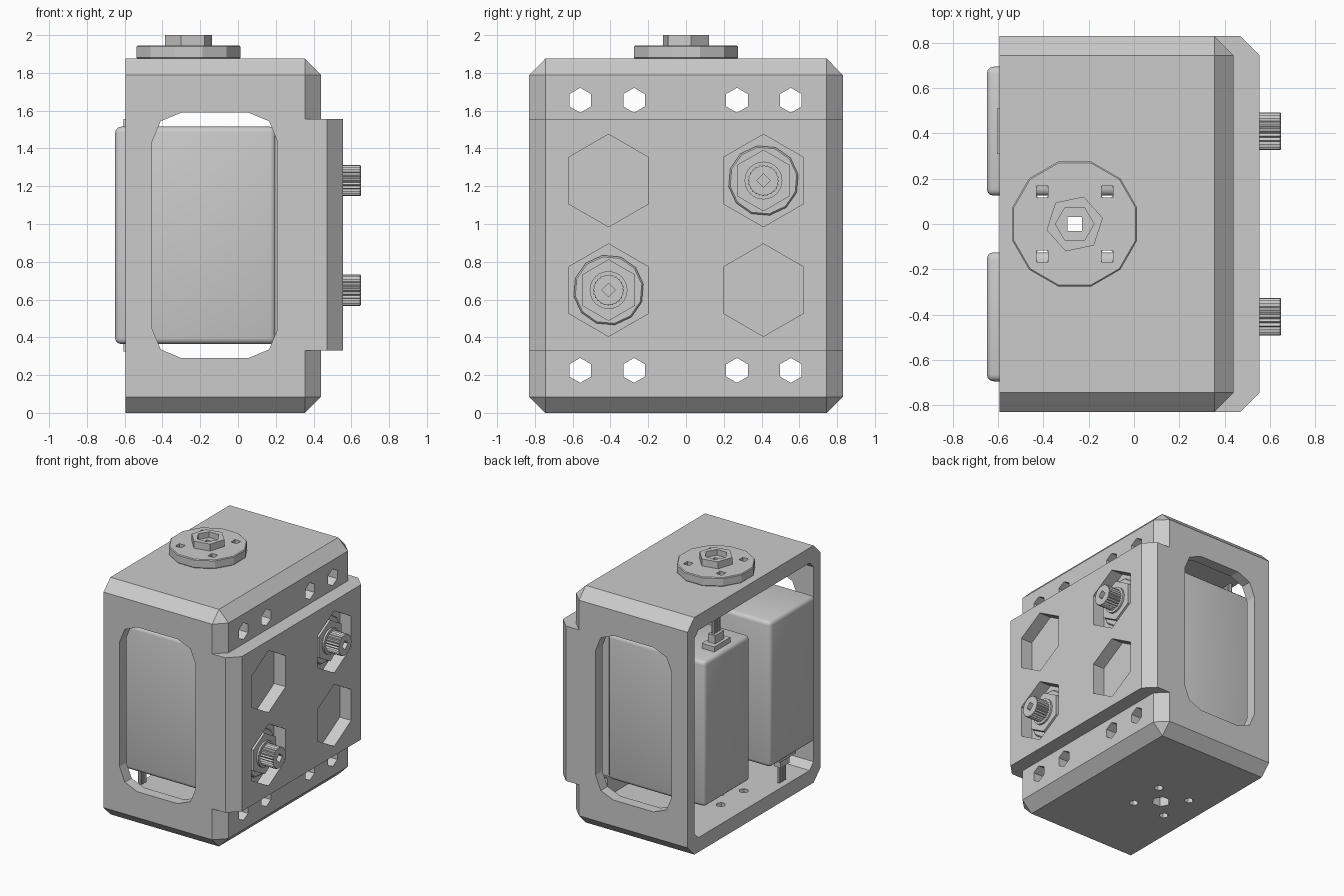
import bpy, bmesh, math
from mathutils import Vector

if bpy.data.objects.get("Cube"):
    bpy.data.objects.remove(bpy.data.objects["Cube"], do_unlink=True)

grey = bpy.data.materials.new("plain grey")
grey.use_nodes = True
GREY = (0.6, 0.6, 0.6, 1)
grey.diffuse_color = GREY
grey.node_tree.nodes["Principled BSDF"].inputs["Base Color"].default_value = GREY


def finish(name, bm):
    bmesh.ops.recalc_face_normals(bm, faces=bm.faces)
    me = bpy.data.meshes.new(name)
    bm.to_mesh(me)
    bm.free()
    me.materials.append(grey)
    ob = bpy.data.objects.new(name, me)
    bpy.context.collection.objects.link(ob)
    return ob


def box(name, lo, hi, bevel=0, segments=1, pick=lambda e: True):
    bm = bmesh.new()
    bmesh.ops.create_cube(bm, size=1)
    for v in bm.verts:
        v.co = Vector([lo[i] if v.co[i] < 0 else hi[i] for i in range(3)])
    if bevel:
        edges = [e for e in bm.edges if pick(e)]
        bmesh.ops.bevel(bm, geom=edges, offset=bevel, offset_type='OFFSET',
                        segments=segments, profile=0.5, affect='EDGES')
    return finish(name, bm)


def prism(name, pts, axis, a, b, bevel=0):
    """Extrude a 2D outline along an axis from a to b."""
    place = {'x': lambda u, v, w: (w, u, v),
             'y': lambda u, v, w: (u, w, v),
             'z': lambda u, v, w: (u, v, w)}[axis]
    bm = bmesh.new()
    rings = [[bm.verts.new(place(u, v, w)) for u, v in pts] for w in (a, b)]
    caps = [bm.faces.new(r) for r in rings]
    for i in range(len(pts)):
        j = (i + 1) % len(pts)
        bm.faces.new((rings[0][i], rings[0][j], rings[1][j], rings[1][i]))
    if bevel:
        edges = list({e for f in caps for e in f.edges})
        bmesh.ops.bevel(bm, geom=edges, offset=bevel, segments=1, affect='EDGES')
    return finish(name, bm)


def ngon(n, r, cu, cv, turn=0):
    return [(cu + r * math.cos(math.radians(turn) + math.tau * i / n),
             cv + r * math.sin(math.radians(turn) + math.tau * i / n)) for i in range(n)]


def rounded(u0, u1, v0, v1, r, steps):
    corners = [(u1 - r, v1 - r), (u0 + r, v1 - r), (u0 + r, v0 + r), (u1 - r, v0 + r)]
    return [(cu + r * math.cos((q + k / steps) * math.pi / 2),
             cv + r * math.sin((q + k / steps) * math.pi / 2))
            for q, (cu, cv) in enumerate(corners) for k in range(steps + 1)]


def combine(ob, tools, operation='DIFFERENCE'):
    """Apply booleans one after another and remove the tools."""
    for tool in tools:
        mod = ob.modifiers.new("cut", 'BOOLEAN')
        mod.operation, mod.object, mod.solver = operation, tool, 'EXACT'
        dg = bpy.context.evaluated_depsgraph_get()
        me = bpy.data.meshes.new_from_object(ob.evaluated_get(dg))
        ob.modifiers.clear()
        ob.data = me
        bpy.data.objects.remove(tool, do_unlink=True)


# Outer housing: chamfered everywhere except around the open side
BACK, TOP, HALF = -0.595, 1.875, 0.83
housing = box("housing", (BACK, -HALF, 0), (0.44, HALF, TOP), 0.085,
              pick=lambda e: any(v.co.x > 0 for v in e.verts))
raised = box("raised_panel", (0.15, -HALF, 0.33), (0.555, HALF, 1.555), 0.085,
             pick=lambda e: all(v.co.x > 0.5 for v in e.verts)
             and abs(e.verts[0].co.z - e.verts[1].co.z) > 1)
combine(housing, [raised], 'UNION')

# Hollow, side windows and holes
DISC_X, SPREAD = -0.262, 0.143
MOTORS = [(0.41, 1), (-0.41, -1)]
cuts = [box("hollow", (-0.8, -0.745, 0.115), (0.34, 0.745, 1.755), 0.05,
            pick=lambda e: abs(e.verts[0].co.x - e.verts[1].co.x) > 1),
        box("panel_hollow", (0.3, -0.72, 0.35), (0.455, 0.72, 1.52)),
        prism("window_cut", rounded(-0.455, 0.21, 0.29, 1.59, 0.156, 2), 'y', -1, 1)]
for z in (0.225, 1.655):
    for y in (-0.56, -0.275, 0.27, 0.555):
        cuts.append(prism("small_hole", ngon(6, 0.066, y, z, 30), 'x', 0.25, 0.6))
for y in (-0.41, 0.41):
    for z in (0.65, 1.23):
        cuts.append(prism("hex_hole", ngon(6, 0.245, y, z, 30), 'x', 0.4, 0.7))
cuts.append(prism("floor_hole", ngon(6, 0.07, DISC_X, 0), 'z', -0.1, 0.2))
cuts.append(prism("roof_hole", ngon(6, 0.07, DISC_X, 0), 'z', 1.7, 2))
for sx in (-1, 1):
    for sy in (-1, 1):
        spot = ngon(6, 0.035, DISC_X + sx * SPREAD, sy * SPREAD)
        cuts.append(prism("floor_screw_hole", spot, 'z', -0.1, 0.2))
        cuts.append(prism("roof_screw_hole", spot, 'z', 1.7, 2))
combine(housing, cuts)

# Top disc with four square holes
disc = prism("top_disc", ngon(12, 0.285, DISC_X, 0, 15), 'z', TOP, 1.945, 0.006)
combine(disc, [prism("disc_hole", ngon(4, 0.036, DISC_X + sx * SPREAD, sy * SPREAD, 45),
                     'z', 1.8, 2) for sx in (-1, 1) for sy in (-1, 1)]
        + [prism("disc_centre", ngon(4, 0.045, DISC_X, 0, 45), 'z', 1.8, 2)])

# Top nut with a hexagonal socket and square bore
nut = prism("top_nut", ngon(6, 0.127, DISC_X, 0, 12), 'z', 1.945, 2)
combine(nut, [prism("socket", ngon(6, 0.085, DISC_X, 0), 'z', 1.955, 2.1),
              prism("bore", ngon(4, 0.045, DISC_X, 0, 45), 'z', 1.9, 2.1)])

# Two motors, the second turned upside down
MID = 0.94
for y, up in MOTORS:
    side = "left" if y > 0 else "right"

    def span(x0, x1, half, h0, h1):
        z0, z1 = sorted((MID + up * h0, MID + up * h1))
        return (x0, y - half, z0), (x1, y + half, z1)

    motor = box(side + "_motor", *span(-0.65, 0.2, 0.285, -0.575, 0.575), 0.03, 3)
    bpy.ops.object.select_all(action='DESELECT')
    motor.select_set(True)
    bpy.context.view_layer.objects.active = motor
    bpy.ops.object.shade_smooth_by_angle(angle=math.radians(40))
    box(side + "_gearbox", *span(0.19, 0.452, 0.27, -0.56, 0.56))
    # Plug and wires
    box(side + "_plug_base", *span(-0.605, -0.495, 0.1, 0.57, 0.615))
    box(side + "_plug", *span(-0.58, -0.52, 0.055, 0.61, 0.68))
    for k in (-1, 0, 1):
        ends = sorted((MID + up * 0.67, MID + up * 0.81))
        prism(side + "_wire", ngon(8, 0.013, -0.55, y + k * 0.032), 'z', *ends)
    # Washer, nut, collar and ribbed shaft
    z = MID + up * 0.29
    prism(side + "_washer", ngon(12, 0.187, y, z, 10), 'x', 0.45, 0.485, 0.008)
    prism(side + "_shaft_nut", ngon(6, 0.163, y, z, 30), 'x', 0.48, 0.52)
    prism(side + "_collar", ngon(24, 0.1, y, z), 'x', 0.515, 0.535)
    ribs = [p for i in range(24) for p in
            (ngon(48, 0.083, y, z)[2 * i], ngon(48, 0.073, y, z)[2 * i + 1])]
    shaft = prism(side + "_shaft", ribs, 'x', 0.53, 0.65, 0.004)
    combine(shaft, [prism("shaft_bore", ngon(4, 0.036, y, z), 'x', 0.58, 0.7)])
